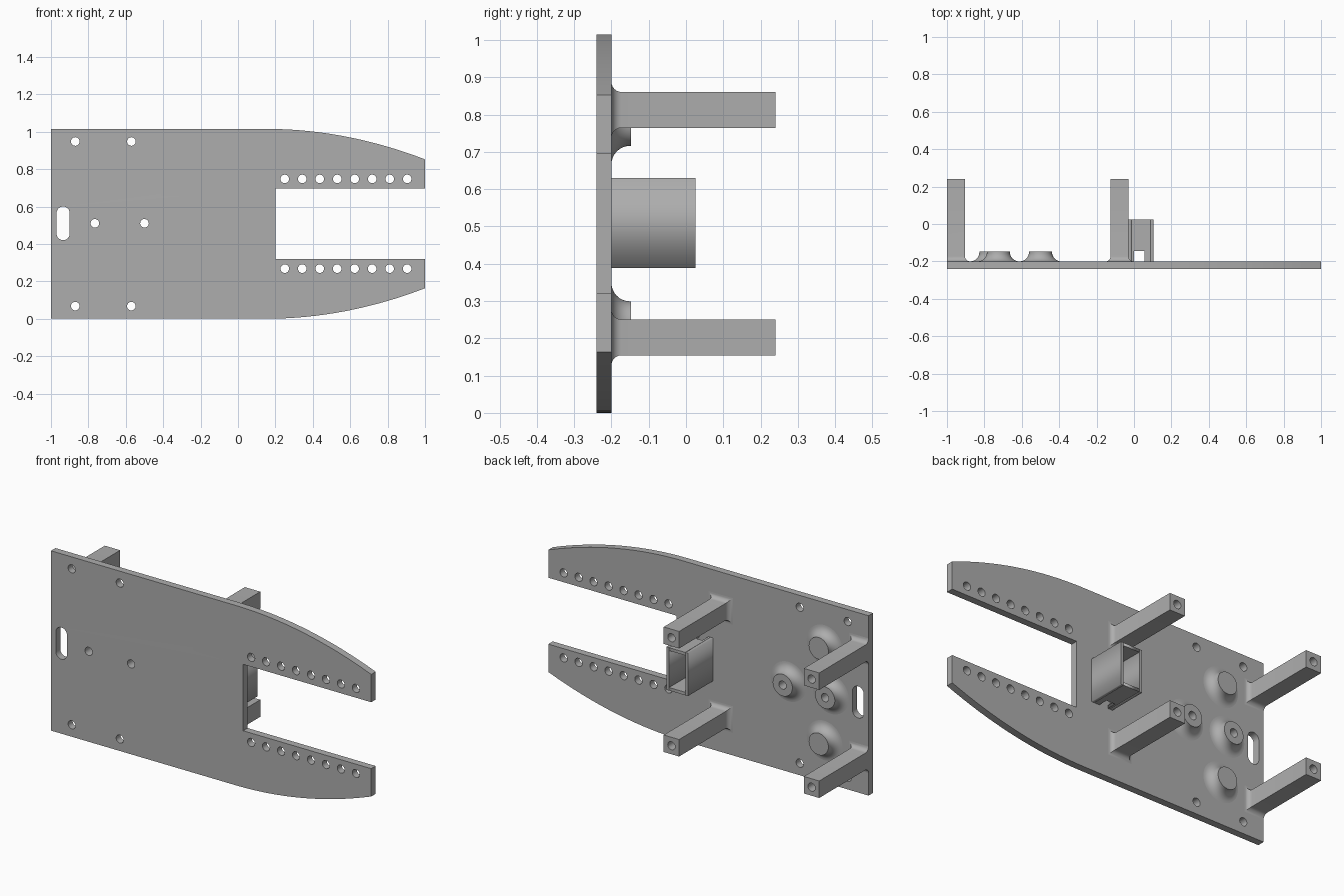
import bpy, bmesh, math
from mathutils import Matrix, Vector

default = bpy.data.objects.get("Cube")
if default:
    bpy.data.objects.remove(default, do_unlink=True)

grey = bpy.data.materials.new("mid_grey")
grey.use_nodes = True
grey.diffuse_color = (0.42, 0.42, 0.42, 1)
grey.node_tree.nodes["Principled BSDF"].inputs["Base Color"].default_value = (0.42, 0.42, 0.42, 1)

MID = 0.5075        # height of the mirror line
FACE = -0.2         # back surface of the plate
HOLE = 0.023


def add_object(name, mesh):
    obj = bpy.data.objects.new(name, mesh)
    bpy.context.collection.objects.link(obj)
    if not mesh.materials:
        mesh.materials.append(grey)
    return obj


def mesh_object(name, bm):
    bmesh.ops.recalc_face_normals(bm, faces=bm.faces)
    mesh = bpy.data.meshes.new(name)
    bm.to_mesh(mesh)
    bm.free()
    return add_object(name, mesh)


def smooth(obj, degrees=30):
    bpy.ops.object.select_all(action="DESELECT")
    obj.select_set(True)
    bpy.context.view_layer.objects.active = obj
    bpy.ops.object.shade_smooth_by_angle(angle=math.radians(degrees))


def circle(x, z, r=HOLE, n=24):
    return [(x + r * math.cos(math.tau * i / n), z + r * math.sin(math.tau * i / n)) for i in range(n)]


def rect(x0, x1, z0, z1):
    return [(x0, z0), (x1, z0), (x1, z1), (x0, z1)]


def extruded(name, loops, low, high, matrix):
    """Fill nested 2D outlines, inner ones as holes, and extrude them."""
    curve = bpy.data.curves.new(name, "CURVE")
    curve.dimensions, curve.fill_mode = "2D", "BOTH"
    curve.extrude = (high - low) / 2
    for points in loops:
        spline = curve.splines.new("POLY")
        spline.points.add(len(points) - 1)
        for p, (u, v) in zip(spline.points, points):
            p.co = (u, v, 0, 1)
        spline.use_cyclic_u = True
    temp = bpy.data.objects.new(name, curve)
    bpy.context.collection.objects.link(temp)
    bpy.context.view_layer.update()
    mesh = bpy.data.meshes.new_from_object(temp.evaluated_get(bpy.context.evaluated_depsgraph_get()))
    bpy.data.objects.remove(temp)
    bm = bmesh.new()
    bm.from_mesh(mesh)
    bpy.data.meshes.remove(mesh)
    bmesh.ops.remove_doubles(bm, verts=bm.verts, dist=0.0001)
    bmesh.ops.transform(bm, matrix=matrix, verts=bm.verts)
    return mesh_object(name, bm)


def along_y(y0, y1):
    return Matrix.Translation((0, (y0 + y1) / 2, 0)) @ Matrix.Rotation(math.pi / 2, 4, "X")


# Main plate: straight body, two tapering prongs, round holes and a slot
arc = [(0.15 + 0.85 * i / 16, 0.163 * (i / 16) ** 2) for i in range(17)]
lower = [(-1, 0)] + arc + [(1, 0.32), (0.2, 0.32)]
outline = lower + [(x, 2 * MID - z) for x, z in reversed(lower)]
slot = [(-0.935 + 0.035 * math.cos(a), (0.565 if i < 13 else 0.455) + 0.035 * math.sin(a))
        for i in range(26) for a in [math.pi * (i if i < 13 else i - 1) / 12]]
holes = [circle(x, 0.51) for x in (-0.765, -0.5)]
for side in (-1, 1):
    holes += [circle(x, MID + side * 0.44) for x in (-0.87, -0.57)]
    holes += [circle(0.25 + 0.0935 * i, MID + side * 0.24) for i in range(8)]
plate = extruded("main_plate", [outline, slot] + holes, -0.24, FACE, along_y(-0.24, FACE))
smooth(plate)


# Square posts with flared feet and a blind hole in the end
def post(name, x, z):
    half, flare, steps = 0.048, 0.027, 6
    levels = []
    for i in range(steps + 1):
        a = math.pi / 2 * i / steps
        levels.append((FACE + flare * (1 - math.cos(a)), flare * (1 - math.sin(a))))
    levels.append((0.24, 0))
    bm = bmesh.new()
    rings = [[bm.verts.new((max(u, -1), y, v)) for u, v in
              rect(x - half - f, x + half + f, z - half - f, z + half + f)] for y, f in levels]
    for a, b in zip(rings, rings[1:]):
        for i in range(4):
            j = (i + 1) % 4
            bm.faces.new((a[i], a[j], b[j], b[i]))
    bm.faces.new(rings[0])
    bm.faces.new(rings[-1])
    obj = mesh_object(name, bm)

    cut = bmesh.new()
    bmesh.ops.create_cone(cut, cap_ends=True, segments=24, radius1=HOLE, radius2=HOLE, depth=0.4,
                          matrix=Matrix.Translation((x, 0.24, z)) @ Matrix.Rotation(math.pi / 2, 4, "X"))
    cutter = mesh_object(name + "_cutter", cut)
    cutter.hide_render = True
    mod = obj.modifiers.new("end_hole", "BOOLEAN")
    mod.operation, mod.solver, mod.object = "DIFFERENCE", "EXACT", cutter
    bpy.context.view_layer.update()
    done = bpy.data.meshes.new_from_object(obj.evaluated_get(bpy.context.evaluated_depsgraph_get()))
    obj.modifiers.clear()
    obj.data = done
    bpy.data.objects.remove(cutter)
    smooth(obj)


for level, side in (("lower", -1), ("upper", 1)):
    post("outer_post_" + level, -0.952, MID + side * 0.305)
    post("inner_post_" + level, -0.077, MID + side * 0.305)


# Round bosses with concave feet, turned around the y axis
def boss(name, x, z, bore):
    radius, flare, top = 0.0615, 0.05, -0.147
    profile = [(radius + flare * (1 - math.sin(a)), FACE + flare * (1 - math.cos(a)))
               for a in [math.pi / 2 * i / 8 for i in range(9)]]
    profile += [(radius, top), (bore, top)]
    if bore:
        profile.append((bore, FACE))
    bm = bmesh.new()
    verts = [bm.verts.new((x + r, y, z)) for r, y in profile]
    edges = [bm.edges.new(pair) for pair in zip(verts, verts[1:])]
    bmesh.ops.spin(bm, geom=verts + edges, cent=(x, 0, z), axis=(0, 1, 0),
                   angle=math.tau, steps=48, use_merge=False)
    bmesh.ops.remove_doubles(bm, verts=bm.verts, dist=0.0001)
    smooth(mesh_object(name, bm))


boss("bored_boss_outer", -0.765, 0.51, HOLE)
boss("bored_boss_inner", -0.5, 0.51, HOLE)
boss("solid_boss_lower", -0.725, MID - 0.27, 0)
boss("solid_boss_upper", -0.725, MID + 0.27, 0)

# Open rectangular socket: plain side walls, notched top and bottom walls
X0, X1, Z0, Z1, BACK, WALL = -0.03, 0.105, 0.388, 0.63, 0.025, 0.017
for name, x in (("socket_wall_right", X0), ("socket_wall_left", X1 - WALL)):
    extruded(name, [rect(x, x + WALL, Z0, Z1)], FACE, BACK, along_y(FACE, BACK))
notched = [(X0 + WALL, FACE), (0, FACE), (0, -0.145), (0.055, -0.145),
           (0.055, FACE), (X1 - WALL, FACE), (X1 - WALL, BACK), (X0 + WALL, BACK)]
for name, z in (("socket_wall_bottom", Z0), ("socket_wall_top", Z1 - WALL)):
    extruded(name, [notched], z, z + WALL, Matrix.Translation((0, 0, z + WALL / 2)))
